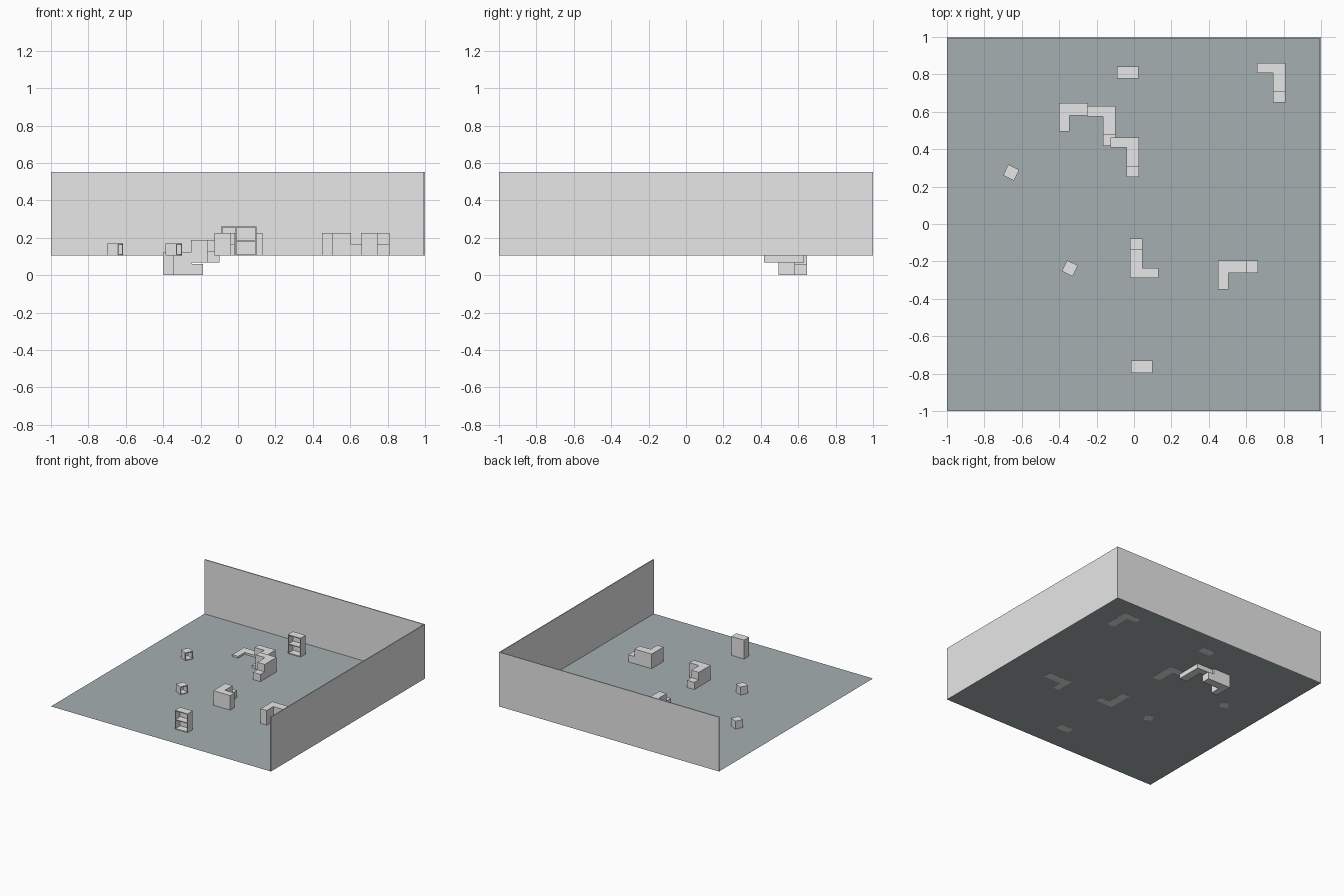
import bpy, bmesh, math
from mathutils import Matrix

if "Cube" in bpy.data.objects:
    bpy.data.objects.remove(bpy.data.objects["Cube"])

def material(name, rgb):
    m = bpy.data.materials.new(name)
    m.diffuse_color = (*rgb, 1)
    m.use_nodes = True
    m.node_tree.nodes["Principled BSDF"].inputs["Base Color"].default_value = m.diffuse_color
    return m

LIGHT = material("light grey", (0.8, 0.8, 0.8))
FLOOR = material("floor grey green", (0.38, 0.43, 0.435))
Z = 0.106  # floor level

def finish(name, bm, mat, matrix=Matrix()):
    bmesh.ops.recalc_face_normals(bm, faces=bm.faces)
    bm.transform(matrix)
    me = bpy.data.meshes.new(name)
    bm.to_mesh(me)
    bm.free()
    me.materials.append(mat)
    ob = bpy.data.objects.new(name, me)
    bpy.context.collection.objects.link(ob)
    return ob

def add_prism(bm, outline, z0, z1):
    f = bm.faces.new([bm.verts.new((x, y, z0)) for x, y in outline])
    up = bmesh.ops.extrude_face_region(bm, geom=[f], use_keep_orig=True)
    verts = [v for v in up["geom"] if isinstance(v, bmesh.types.BMVert)]
    bmesh.ops.translate(bm, verts=verts, vec=(0, 0, z1 - z0))

def add_box(bm, x0, x1, y0, y1, z0, z1):
    add_prism(bm, [(x0, y0), (x1, y0), (x1, y1), (x0, y1)], z0, z1)

def place(x, y, z, deg):
    return Matrix.Translation((x, y, z)) @ Matrix.Rotation(math.radians(deg), 4, 'Z')

# Floor sheet
bm = bmesh.new()
bmesh.ops.create_grid(bm, x_segments=1, y_segments=1, size=1)
finish("floor", bm, FLOOR, Matrix.Translation((0, 0, Z)))

# Two thin walls
for name, ext in (("back_wall", (-1, 1, 0.992, 1)), ("right_wall", (0.992, 1, -1, 0.992))):
    bm = bmesh.new()
    add_box(bm, *ext, Z, 0.552)
    finish(name, bm, LIGHT)

# L-shaped units with a low box at the end; two are sunk into the floor
L = [(0, -0.153), (0.055, -0.153), (0.055, -0.067), (0.155, -0.067), (0.155, 0), (0, 0)]
units = [(0.81, 0.862, 0.105, -90), (-0.098, 0.63, 0.068, -90), (0.027, 0.463, 0.105, -90),
         (-0.022, -0.289, 0.105, 90), (0.45, -0.196, 0.105, 0), (-0.4, 0.648, 0.0, 0)]
for i, u in enumerate(units, 1):
    bm = bmesh.new()
    add_prism(bm, L, 0, 0.121)
    finish(f"corner_unit_{i}", bm, LIGHT, place(*u))
    bm = bmesh.new()
    add_box(bm, 0.155, 0.212, -0.067, 0, 0, 0.06)
    finish(f"low_box_{i}", bm, LIGHT, place(*u))

def open_case(name, w, d, h, shelves, matrix, t=0.007):
    """Cabinet open towards local -y, made of panels."""
    bm = bmesh.new()
    add_box(bm, -w/2, -w/2 + t, -d/2, d/2, 0, h)
    add_box(bm, w/2 - t, w/2, -d/2, d/2, 0, h)
    add_box(bm, -w/2 + t, w/2 - t, d/2 - t, d/2, 0, h)
    for k in range(shelves + 1):
        z = k * (h - t) / shelves
        add_box(bm, -w/2 + t, w/2 - t, -d/2, d/2 - t, z, z + t)
    finish(name, bm, LIGHT, matrix)

# Bookcases with two compartments
open_case("bookcase_back", 0.116, 0.066, 0.156, 2, place(-0.033, 0.81, 0.105, 0))
open_case("bookcase_front", 0.116, 0.066, 0.156, 2, place(0.042, -0.764, 0.105, 0))

# Small turned nightstands, open side facing right
for name, x, y in (("nightstand_back", -0.657, 0.275), ("nightstand_front", -0.343, -0.237)):
    open_case(name, 0.065, 0.065, 0.066, 1, place(x, y, 0.105, 64))
